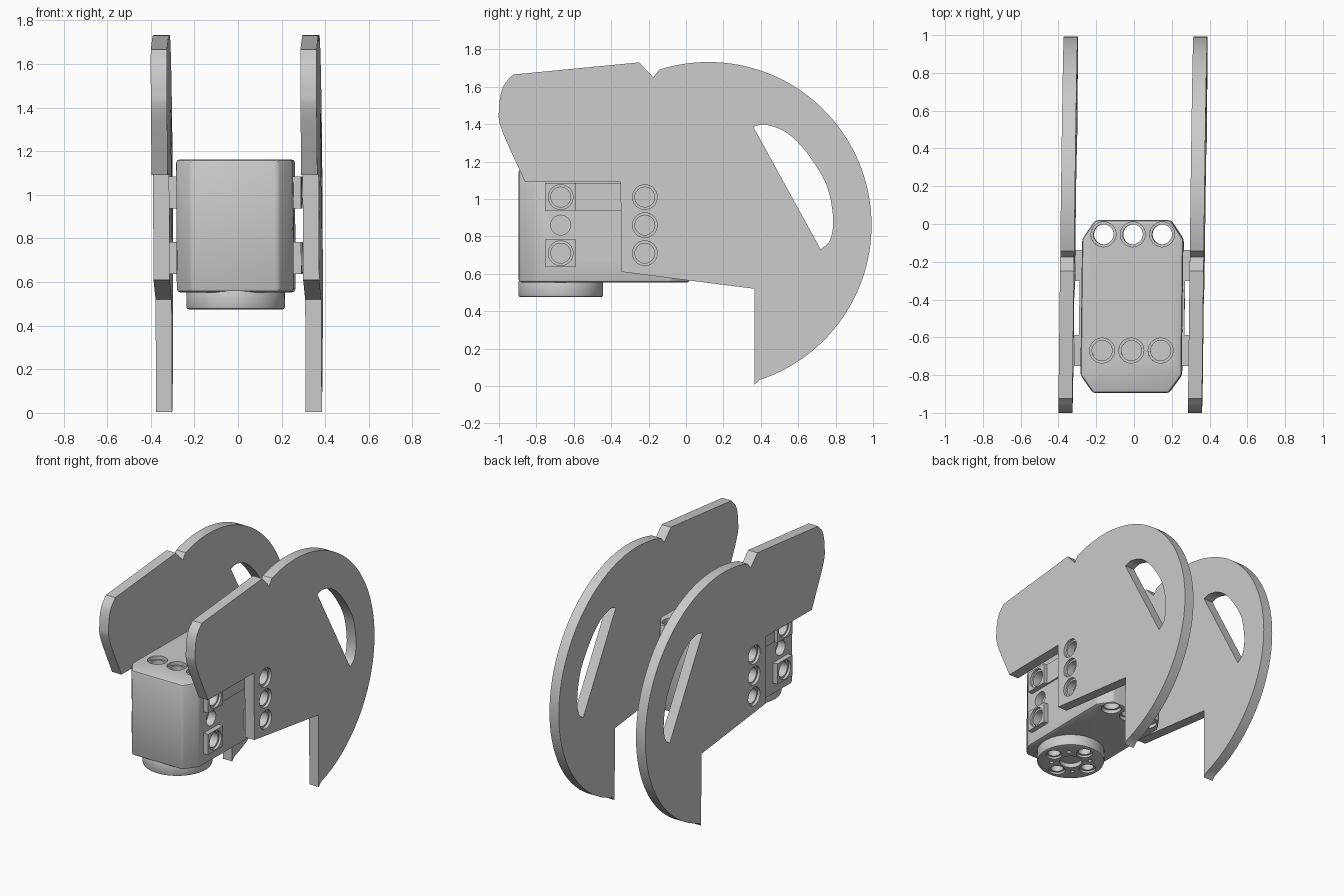
import bpy, bmesh
from math import sin, cos, pi, radians
from mathutils import Matrix, Vector

cube = bpy.data.objects.get("Cube")
if cube:
    bpy.data.objects.remove(cube, do_unlink=True)

parts = []


def prism(name, outline, a, b, axis):
    """Extrude an outline from a to b: (y, z) along x, or (x, y) along z."""
    def place(p, d):
        return (d, p[0], p[1]) if axis == "x" else (p[0], p[1], d)
    bm = bmesh.new()
    face = bm.faces.new([bm.verts.new(place(p, a)) for p in outline])
    grown = bmesh.ops.extrude_face_region(bm, geom=[face])["geom"]
    shift = Vector(place((0, 0), b - a))
    bmesh.ops.translate(bm, vec=shift, verts=[v for v in grown if isinstance(v, bmesh.types.BMVert)])
    bmesh.ops.recalc_face_normals(bm, faces=bm.faces)
    mesh = bpy.data.meshes.new(name)
    bm.to_mesh(mesh)
    bm.free()
    obj = bpy.data.objects.new(name, mesh)
    bpy.context.collection.objects.link(obj)
    return obj


def part(*args):
    obj = prism(*args)
    parts.append(obj)
    return obj


def arc(u, v, r, start, end, n):
    angles = [radians(start + (end - start) * i / n) for i in range(n + 1)]
    return [(u + r * cos(t), v + r * sin(t)) for t in angles]


def circle(u, v, r, n=32):
    return arc(u, v, r, 0, 360, n)[:-1]


def rect(u0, v0, u1, v1):
    return [(u0, v0), (u1, v0), (u1, v1), (u0, v1)]


def smooth(pts, n=8):
    """Catmull-Rom curve through the given points."""
    p = [Vector(q) for q in pts]
    p = [2 * p[0] - p[1]] + p + [2 * p[-1] - p[-2]]
    out = []
    for a, b, c, d in zip(p, p[1:], p[2:], p[3:]):
        for i in range(n):
            t = i / n
            out.append((2 * b + (c - a) * t + (2 * a - 5 * b + 4 * c - d) * t ** 2
                        + (3 * b - a - 3 * c + d) * t ** 3) / 2)
    return [tuple(q) for q in out] + [tuple(pts[-1])]


def apply(obj, mod):
    bpy.context.view_layer.objects.active = obj
    bpy.ops.object.modifier_apply(modifier=mod.name)


def cut(obj, outline, a, b, axis):
    cutter = prism("cutter", outline, a, b, axis)
    cutter.hide_render = True
    mod = obj.modifiers.new("cut", "BOOLEAN")
    mod.operation, mod.solver, mod.object = "DIFFERENCE", "EXACT", cutter
    apply(obj, mod)
    bpy.data.objects.remove(cutter, do_unlink=True)


def bevel(obj, width, segments):
    mod = obj.modifiers.new("bevel", "BEVEL")
    mod.width, mod.segments, mod.limit_method = width, segments, "ANGLE"
    apply(obj, mod)


REAR, FRONT = -0.22, -0.67
HEIGHTS = (0.71, 0.86, 1.01)
COLUMNS = (-0.155, 0, 0.155)
HOLE, RIM = 0.053, 0.066
BOTTOM, TOP = 0.553, 1.162
WALL, FACE, OUTER = 0.268, 0.306, 0.38

# Motor body with chamfered corners
half = [(0.2, -0.895), (WALL, -0.8), (WALL, -0.08), (0.2, 0.02)]
body = part("motor_body", half + [(-x, y) for x, y in reversed(half)], BOTTOM, TOP, "z")
bevel(body, 0.016, 2)

# Through holes at the rear, blind holes at the front of the top
for x in COLUMNS:
    cut(body, circle(x, -0.055, HOLE), 0.4, 1.3, "z")
    cut(body, circle(x, -0.055, RIM), TOP - 0.025, 1.3, "z")
    cut(body, circle(x, -0.055, RIM), 0.4, BOTTOM + 0.025, "z")
    cut(body, circle(x, FRONT, HOLE), TOP - 0.07, 1.3, "z")
    cut(body, circle(x, FRONT, RIM), TOP - 0.025, 1.3, "z")

# Side plate outline, its window and mounting holes
crown = arc(0.12, 0.86, 0.872, 107.5, -72, 72)
brow = smooth([(-0.86, 1.09), (-0.985, 1.37), (-1, 1.48), (-0.98, 1.595), (-0.925, 1.665)])
plate_outline = ([(-0.25, 1.73), (-0.175, 1.65)] + crown
                 + [(0.365, 0.005), (0.365, 0.52), (-0.345, 0.61), (-0.35, 1.09)] + brow)
window = smooth([(0.36, 1.385), (0.42, 1.397), (0.52, 1.365), (0.61, 1.29), (0.7, 1.17),
                 (0.76, 1.05), (0.787, 0.89), (0.77, 0.78), (0.72, 0.73)], 6)

for side, s in (("left", 1), ("right", -1)):
    plate = part(side + "_side_plate", plate_outline, s * FACE, s * OUTER, "x")
    cut(plate, window, s * 0.2, s * 0.5, "x")
    for z in HEIGHTS:
        cut(plate, circle(REAR, z, HOLE), s * 0.2, s * 0.5, "x")
        cut(plate, circle(REAR, z, RIM), s * (OUTER - 0.02), s * 0.5, "x")
        for y in (REAR, FRONT):
            cut(body, circle(y, z, HOLE), s * 0.21, s * 0.5, "x")

    # Square mounting bosses with counterbored holes
    for where, y in (("rear", REAR), ("front", FRONT)):
        for level, z in (("lower", HEIGHTS[0]), ("upper", HEIGHTS[2])):
            boss = part(f"{side}_{where}_{level}_boss",
                        rect(y - 0.083, z - 0.074, y + 0.083, z + 0.074), s * 0.262, s * 0.303, "x")
            cut(boss, circle(y, z, HOLE), s * 0.2, s * 0.5, "x")
            cut(boss, circle(y, z, RIM), s * 0.285, s * 0.5, "x")

    # Thin rail between the upper bosses
    part(side + "_side_rail", rect(FRONT + 0.083, 0.936, REAR - 0.083, 1.084),
         s * 0.262, s * 0.279, "x")

# Output disc under the body with its bolt pattern
DISC = 0.475
disc = part("output_disc", circle(0, FRONT, 0.226, 64), DISC, BOTTOM + 0.01, "z")
bevel(disc, 0.01, 2)
cut(disc, circle(0, FRONT, 0.075), 0.4, DISC + 0.03, "z")
for i in range(4):
    a, b = i * pi / 2, (i + 0.5) * pi / 2
    x, y = 0.145 * cos(a), FRONT + 0.145 * sin(a)
    cut(disc, circle(x, y, 0.055), 0.4, DISC + 0.015, "z")
    cut(disc, circle(x, y, 0.042), 0.4, DISC + 0.06, "z")
    cut(disc, circle(0.13 * cos(b), FRONT + 0.13 * sin(b), 0.015, 12), 0.4, DISC + 0.04, "z")

# Whole assembly leans very slightly
lean = Matrix(((1, 0.0125, -0.005, 0), (0, 1, 0, 0), (0, 0, 1, 0), (0, 0, 0, 1)))
for obj in parts:
    obj.data.transform(lean)
    bpy.ops.object.select_all(action="DESELECT")
    obj.select_set(True)
    bpy.context.view_layer.objects.active = obj
    bpy.ops.object.shade_smooth_by_angle(angle=radians(30))
